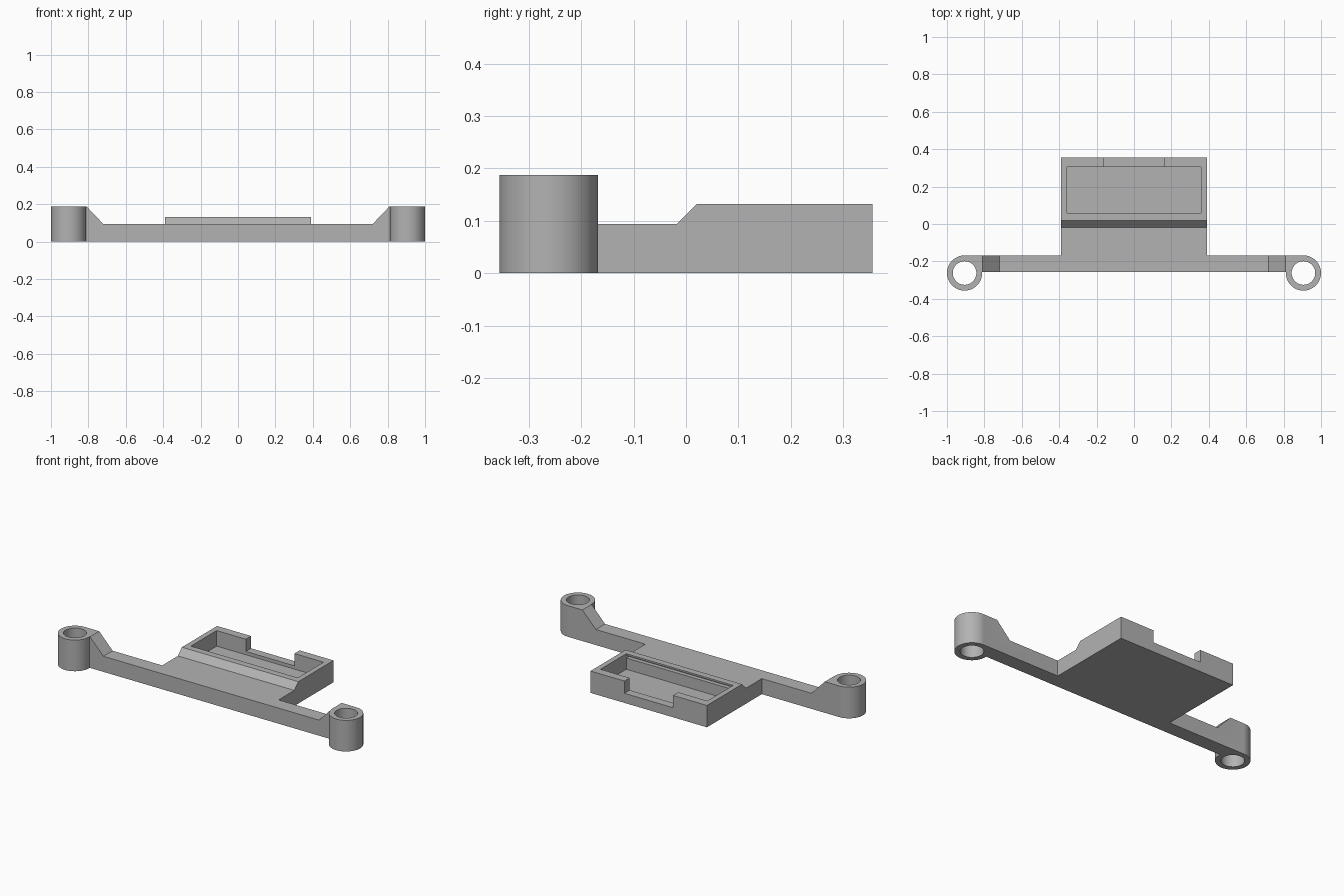
import bpy, bmesh, math

old = bpy.data.objects.get("Cube")
if old:
    bpy.data.objects.remove(old, do_unlink=True)

grey = bpy.data.materials.new("plain grey")
grey.use_nodes = True
colour = (0.45, 0.45, 0.45, 1)
grey.diffuse_color = colour
grey.node_tree.nodes["Principled BSDF"].inputs["Base Color"].default_value = colour


def prism(name, profile, axis, start, end):
    """Extrude a closed 2D profile along the x, y or z axis."""
    place = {"x": lambda a, b, t: (t, a, b),
             "y": lambda a, b, t: (a, t, b),
             "z": lambda a, b, t: (a, b, t)}[axis]
    bm = bmesh.new()
    face = bm.faces.new([bm.verts.new(place(a, b, start)) for a, b in profile])
    out = bmesh.ops.extrude_face_region(bm, geom=[face])
    shift = place(0, 0, end - start)
    bmesh.ops.translate(bm, vec=shift, verts=[v for v in out["geom"] if isinstance(v, bmesh.types.BMVert)])
    bmesh.ops.recalc_face_normals(bm, faces=bm.faces)
    mesh = bpy.data.meshes.new(name)
    bm.to_mesh(mesh)
    bm.free()
    mesh.materials.append(grey)
    obj = bpy.data.objects.new(name, mesh)
    bpy.context.collection.objects.link(obj)
    return obj


def box(name, x, y, z):
    return prism(name, [(x[0], y[0]), (x[1], y[0]), (x[1], y[1]), (x[0], y[1])], "z", *z)


def circle(cx, cy, r, n=64):
    return [(cx + r * math.cos(math.tau * i / n), cy + r * math.sin(math.tau * i / n)) for i in range(n)]


def combine(target, tool, operation):
    """Apply a boolean and discard the tool."""
    mod = target.modifiers.new("combine", "BOOLEAN")
    mod.operation, mod.solver, mod.object = operation, "EXACT", tool
    bpy.ops.object.select_all(action="DESELECT")
    bpy.context.view_layer.objects.active = target
    target.select_set(True)
    bpy.ops.object.modifier_apply(modifier=mod.name)
    bpy.data.objects.remove(tool, do_unlink=True)


FRONT, BACK = -0.256, -0.168
LOW, RIM, TALL = 0.094, 0.132, 0.188
POST_X, POST_Y, POST_R = 0.906, -0.262, 0.094

# Cross bar with a ramp rising to each post
half = [(0.72, LOW), (0.81, TALL), (POST_X, TALL), (POST_X, 0)]
bracket = prism("bracket", half + [(-x, z) for x, z in reversed(half)], "y", FRONT, BACK)

# Centre plate stepping up to the tray
plate = prism("plate", [(FRONT, 0), (0.356, 0), (0.356, RIM), (0.02, RIM), (-0.018, LOW), (FRONT, LOW)],
              "x", -0.389, 0.389)
combine(bracket, plate, "UNION")

# Tray pocket, retaining groove and rear notch
combine(bracket, box("pocket", (-0.357, 0.357), (0.06, 0.306), (0.038, 0.3)), "DIFFERENCE")
combine(bracket, box("groove", (-0.357, 0.357), (0.035, 0.07), (0.106, 0.122)), "DIFFERENCE")
combine(bracket, box("notch", (-0.162, 0.162), (0.29, 0.4), (0.058, 0.3)), "DIFFERENCE")

# Hollow end posts
for side in (-1, 1):
    combine(bracket, prism("post", circle(side * POST_X, POST_Y, POST_R), "z", 0, TALL), "UNION")
    combine(bracket, prism("bore", circle(side * POST_X, POST_Y, 0.063), "z", -0.1, 0.3), "DIFFERENCE")

bpy.ops.object.select_all(action="DESELECT")
bracket.select_set(True)
bpy.context.view_layer.objects.active = bracket
bpy.ops.object.shade_smooth_by_angle(angle=math.radians(25))
